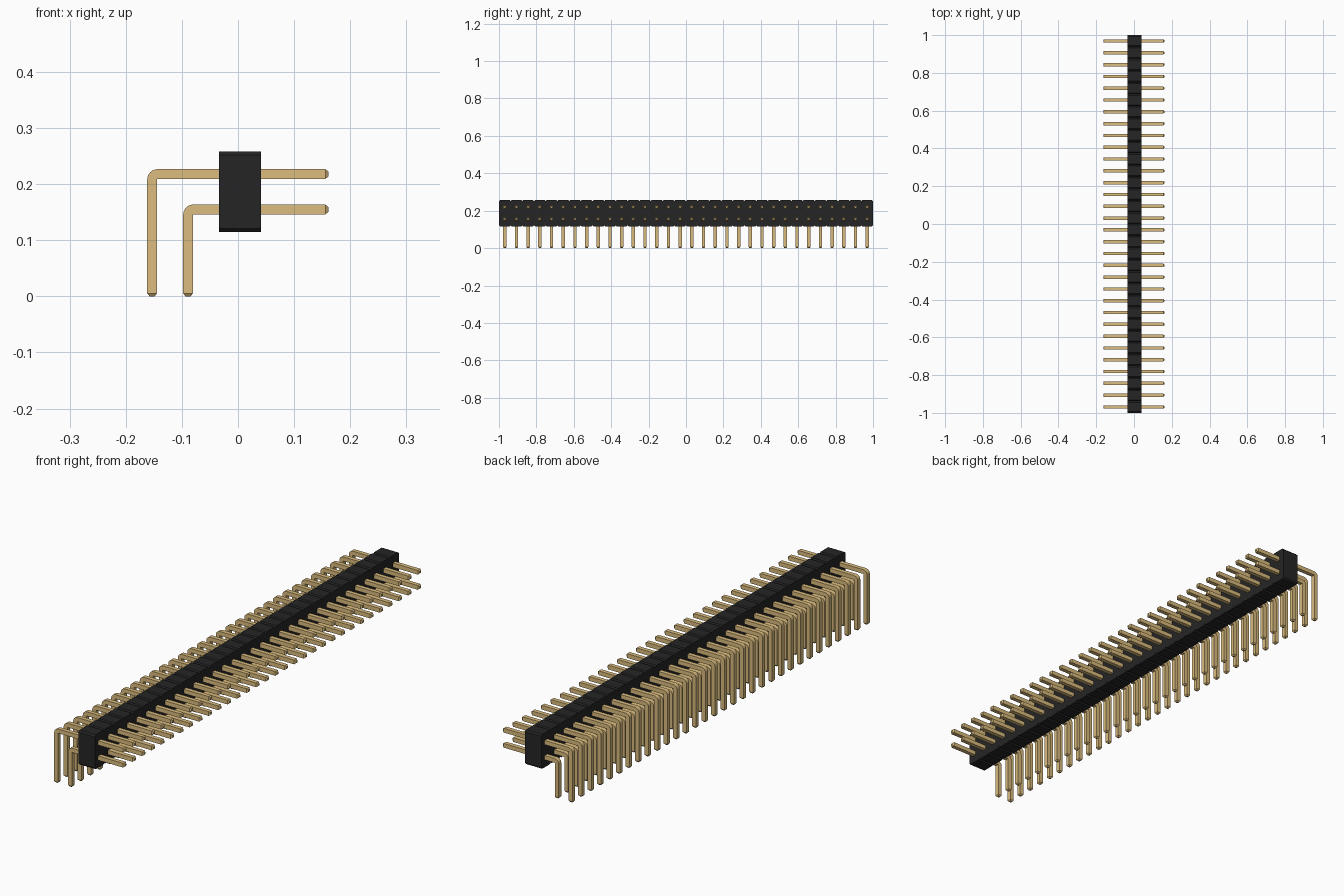
import bpy, bmesh, math
from mathutils import Vector

cube = bpy.data.objects.get("Cube")
if cube:
    bpy.data.objects.remove(cube)

COUNT = 32
PITCH = 2.0 / COUNT
HALF = 0.0088           # half the pin thickness
CHAMFER = 0.0063        # corner cut of each housing segment
X0, X1 = -0.034, 0.041  # housing depth
Z0, Z1 = 0.115, 0.258   # housing height


def material(name, color):
    mat = bpy.data.materials.new(name)
    mat.use_nodes = True
    mat.diffuse_color = (*color, 1)
    mat.node_tree.nodes["Principled BSDF"].inputs["Base Color"].default_value = (*color, 1)
    return mat


black = material("black plastic", (0.019, 0.0185, 0.0185))
gold = material("gold metal", (0.708, 0.504, 0.21))


def finish(name, bm, mat):
    bmesh.ops.recalc_face_normals(bm, faces=bm.faces)
    mesh = bpy.data.meshes.new(name)
    bm.to_mesh(mesh)
    bm.free()
    mesh.materials.append(mat)
    obj = bpy.data.objects.new(name, mesh)
    bpy.context.collection.objects.link(obj)
    return obj


def housing():
    # Notched side profile, extruded through the depth
    bottom = []
    for i in range(COUNT):
        y = -1 + i * PITCH
        bottom += [(y, Z0 + CHAMFER), (y + CHAMFER, Z0), (y + PITCH - CHAMFER, Z0)]
    bottom.append((1, Z0 + CHAMFER))
    top = [(y, Z0 + Z1 - z) for y, z in reversed(bottom)]
    bm = bmesh.new()
    face = bm.faces.new([bm.verts.new((X0, y, z)) for y, z in bottom + top])
    ext = bmesh.ops.extrude_face_region(bm, geom=[face])
    moved = [g for g in ext["geom"] if isinstance(g, bmesh.types.BMVert)]
    bmesh.ops.translate(bm, verts=moved, vec=(X1 - X0, 0, 0))
    bmesh.ops.triangulate(bm, faces=[f for f in bm.faces if len(f.verts) > 4])
    return finish("housing", bm, black)


def pin_row(name, leg_x, row_z):
    # Square section swept along an L-shaped path with tapered tips
    radius = HALF + 0.001
    tip = 0.0055
    right, down = Vector((1, 0, 0)), Vector((0, 0, -1))
    # Each station: centre, section direction in the XZ plane, scale
    path = [(Vector((0.161, 0, row_z)), -down, 0.5),
            (Vector((0.161 - tip, 0, row_z)), -down, 1)]
    centre = Vector((leg_x + radius, 0, row_z - radius))
    for i in range(7):
        a = math.radians(90 + 15 * i)
        out = Vector((math.cos(a), 0, math.sin(a)))
        path.append((centre + out * radius, out, 1))
    path += [(Vector((leg_x, 0, tip)), -right, 1),
             (Vector((leg_x, 0, 0)), -right, 0.5)]

    bm = bmesh.new()
    rings = []
    for pos, out, scale in path:
        s = HALF * scale
        rings.append([bm.verts.new(pos + out * s * u + Vector((0, s * v, 0)))
                      for u, v in ((1, 1), (1, -1), (-1, -1), (-1, 1))])
    for a, b in zip(rings, rings[1:]):
        for k in range(4):
            n = (k + 1) % 4
            bm.faces.new((a[k], a[n], b[n], b[k]))
    bm.faces.new(rings[0])
    bm.faces.new(rings[-1])
    obj = finish(name, bm, gold)
    obj.location.y = -1 + PITCH / 2

    # Repeat along the housing
    arr = obj.modifiers.new("repeat", 'ARRAY')
    arr.count = COUNT
    arr.use_relative_offset = False
    arr.use_constant_offset = True
    arr.constant_offset_displace = (0, PITCH, 0)

    # Smooth only the bend
    bpy.ops.object.select_all(action='DESELECT')
    obj.select_set(True)
    bpy.context.view_layer.objects.active = obj
    bpy.ops.object.shade_smooth_by_angle(angle=math.radians(25))
    return obj


housing()
pin_row("upper_pins", -0.153, 0.218)
pin_row("lower_pins", -0.089, 0.155)
